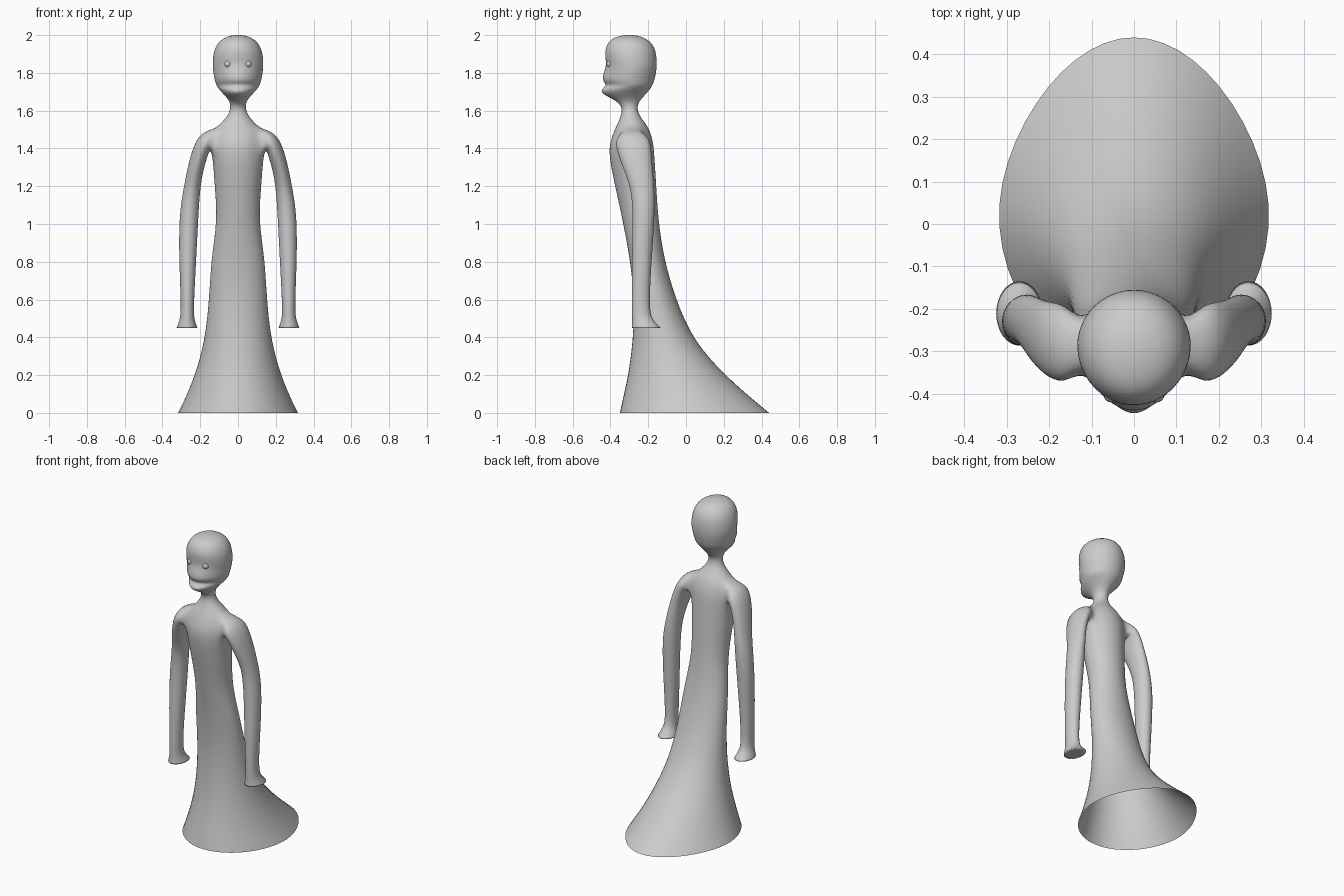
import bpy, bmesh, math

if "Cube" in bpy.data.objects:
    bpy.data.objects.remove(bpy.data.objects["Cube"])

N = 12                       # sides of body rings
grey = bpy.data.materials.new("plain_grey")
grey.diffuse_color = (0.6, 0.6, 0.6, 1)
grey.use_nodes = True
grey.node_tree.nodes["Principled BSDF"].inputs["Base Color"].default_value = grey.diffuse_color

# Gown and torso rings: z, half width, front y, back y
TORSO = [
    (0.00, .322, -.35, .44),
    (0.07, .285, -.335, .355),
    (0.20, .228, -.305, .205),
    (0.38, .175, -.28, .04),
    (0.60, .152, -.272, -.055),
    (0.82, .142, -.297, -.118),
    (1.02, .108, -.335, -.147),
    (1.20, .123, -.375, -.158),
    (1.37, .134, -.41, -.168),
    (1.44, .138, -.40, -.175),
    (1.505, .118, -.375, -.195),
    (1.545, .078, -.355, -.225),
]
ARM_ROW = 8                  # torso ring at the armpit

# Neck and head rings
HEAD = [
    (1.58, .050, -.342, -.25),
    (1.62, .038, -.338, -.26),
    (1.655, .046, -.37, -.245),
    (1.69, .080, -.45, -.21),
    (1.715, .104, -.447, -.19),
    (1.735, .116, -.415, -.178),
    (1.76, .125, -.447, -.168),
    (1.81, .134, -.432, -.157),
    (1.85, .135, -.42, -.154),
    (1.91, .130, -.432, -.158),
    (1.96, .108, -.415, -.18),
    (1.99, .068, -.38, -.225),
]

# Arm rings: centre x, centre z, thickness, tilt in degrees, front y, back y
ARM = [
    (.165, 1.443, .100, 73, -.375, -.19),
    (.196, 1.395, .110, 55, -.365, -.185),
    (.224, 1.300, .087, 27, -.335, -.178),
    (.244, 1.190, .087, 0, -.29, -.167),
    (.261, 1.050, .102, 0, -.28, -.165),
    (.267, .800, .090, 0, -.287, -.183),
    (.268, .530, .062, 0, -.287, -.198),
    (.270, .485, .084, 0, -.284, -.17),
    (.270, .450, .110, 0, -.287, -.135),
]

bm = bmesh.new()
crease = bm.edges.layers.float.new("crease_edge")


def regrow(sides):
    """Offsets the shrinkage that subdivision causes."""
    return 6 / (4 + 2 * math.cos(2 * math.pi / sides))


def loft(a, b, skip=()):
    for k in range(len(a)):
        m = (k + 1) % len(a)
        if k not in skip:
            bm.faces.new((a[k], a[m], b[m], b[k]))


# Gown, torso, neck and head as one skin
rings = []
for z, w, yf, yb in TORSO + HEAD:
    front = .2 if 1.67 < z < 1.82 else 0         # narrower jaw
    back = max(0, .18 - .5 * z)                  # pointed train
    ring = []
    for k in range(N):
        a = 2 * math.pi * k / N
        c, s = math.cos(a) * regrow(N), math.sin(a) * regrow(N)
        pinch = 1 - (back if s > 0 else front) * abs(s)
        ring.append(bm.verts.new((w * c * pinch, (yf + yb) / 2 + s * (yb - yf) / 2, z)))
    rings.append(ring)
for i in range(len(rings) - 1):
    # leave an opening at each shoulder
    opening = i in (ARM_ROW, ARM_ROW + 1)
    loft(rings[i], rings[i + 1], (N - 1, 0, N // 2 - 1, N // 2) if opening else ())
crown = bm.verts.new((0, -.30, 2.006))
for k in range(N):
    bm.faces.new((rings[-1][k], rings[-1][(k + 1) % N], crown))

# Arms grow out of the shoulder openings
for side, (f, m, b) in ((1, (N - 1, 0, 1)), (-1, (N // 2 + 1, N // 2, N // 2 - 1))):
    lo, mid, hi = rings[ARM_ROW:ARM_ROW + 3]
    prev = [lo[f], lo[m], lo[b], mid[b], hi[b], hi[m], hi[f], mid[f]]
    for x, z, t, tilt, yf, yb in ARM:
        tilt = math.radians(tilt)
        ring = []
        for j in range(8):
            a = math.radians(225 - 45 * j)
            c, s = math.cos(a) * regrow(8) / 2, math.sin(a) * regrow(8) / 2
            ring.append(bm.verts.new((side * (x + c * t * math.cos(tilt)),
                                      (yf + yb) / 2 + s * (yb - yf),
                                      z + c * t * math.sin(tilt))))
        loft(prev, ring)
        prev = ring
    for e in bm.faces.new(prev).edges:           # flat hand end
        e[crease] = 1.0
# drop the unused shoulder centres
bmesh.ops.delete(bm, geom=[v for v in bm.verts if not v.link_faces], context='VERTS')
bmesh.ops.recalc_face_normals(bm, faces=bm.faces)

mesh = bpy.data.meshes.new("gowned_figure")
bm.to_mesh(mesh)
bm.free()
body = bpy.data.objects.new("gowned_figure", mesh)
bpy.context.collection.objects.link(body)
mesh.materials.append(grey)
mesh.shade_smooth()
sub = body.modifiers.new("smooth", 'SUBSURF')
sub.levels = sub.render_levels = 2

# Eyes
for side, name in ((1, "eye_left"), (-1, "eye_right")):
    bpy.ops.mesh.primitive_uv_sphere_add(segments=16, ring_count=10, radius=.019,
                                         location=(side * .053, -.402, 1.847))
    eye = bpy.context.object
    eye.name = name
    eye.data.materials.append(grey)
    bpy.ops.object.shade_smooth()
